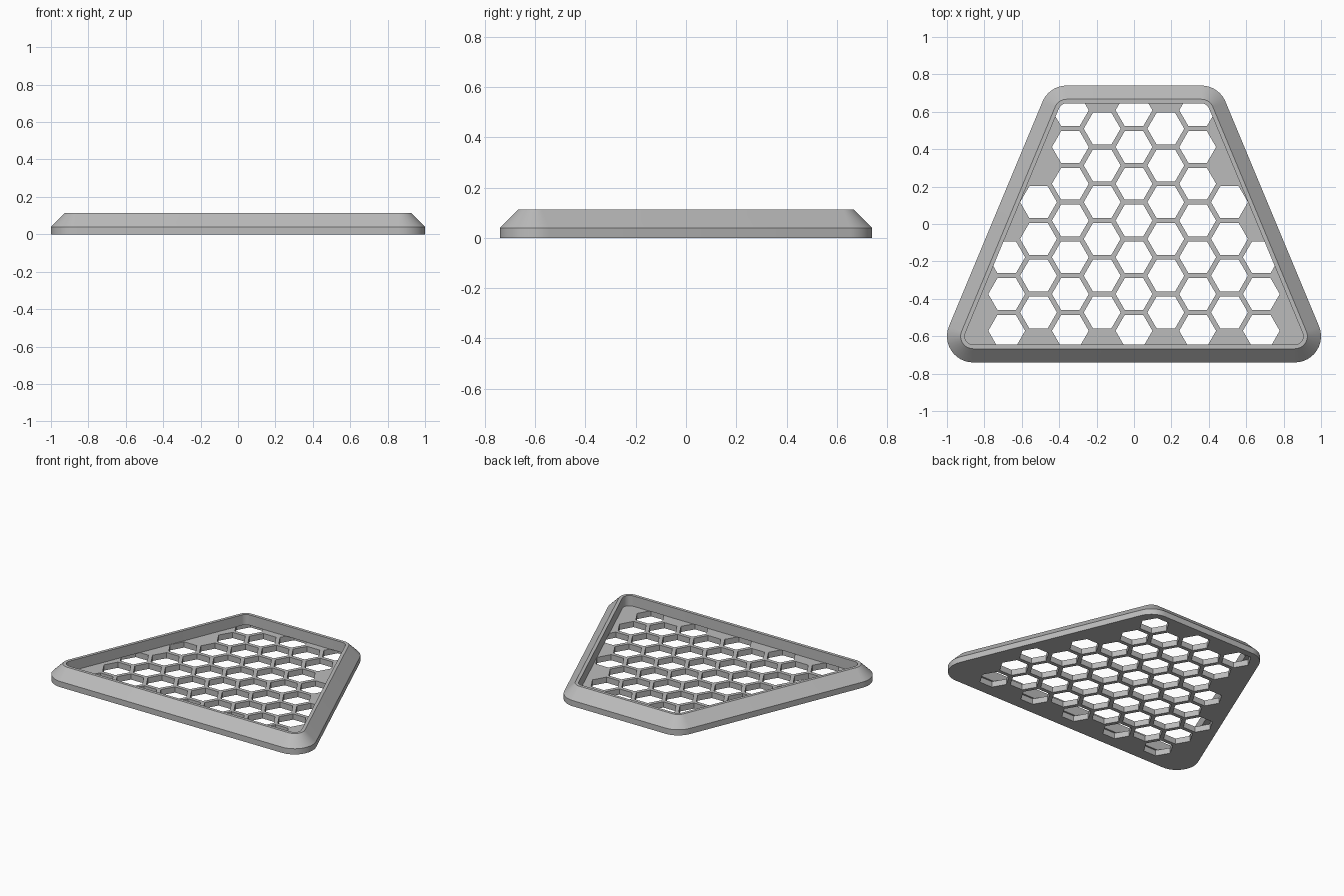
import bpy, bmesh, math

if "Cube" in bpy.data.objects:
    bpy.data.objects.remove(bpy.data.objects["Cube"], do_unlink=True)

BASE, TOP = 0.04, 0.113            # plate thickness, rim height
OUTER, CREST, INNER = 0.14, 0.067, 0.045   # corner radii of the nested outlines
FRONT_X, BACK_X, CORNER_Y = 0.86, 0.36, 0.60
SLANT = math.atan2(FRONT_X - BACK_X, 2 * CORNER_Y)

grey = bpy.data.materials.new("plain grey")
grey.use_nodes = True
colour = (0.5, 0.5, 0.5, 1)
grey.diffuse_color = colour
grey.node_tree.nodes["Principled BSDF"].inputs["Base Color"].default_value = colour


def outline(radius, steps=12):
    """Rounded trapezoid, counter-clockwise."""
    right = []
    for x, y, a, b in ((FRONT_X, -CORNER_Y, -math.pi / 2, SLANT),
                       (BACK_X, CORNER_Y, SLANT, math.pi / 2)):
        for i in range(steps + 1):
            t = a + (b - a) * i / steps
            right.append((x + radius * math.cos(t), y + radius * math.sin(t)))
    return right + [(-x, y) for x, y in reversed(right)]


def add_ring(bm, radius, z):
    return [bm.verts.new((x, y, z)) for x, y in outline(radius)]


def bridge(bm, low, high):
    n = len(low)
    for i in range(n):
        j = (i + 1) % n
        bm.faces.new((low[i], low[j], high[j], high[i]))


def finish(bm, name):
    bmesh.ops.recalc_face_normals(bm, faces=bm.faces)
    mesh = bpy.data.meshes.new(name)
    bm.to_mesh(mesh)
    bm.free()
    mesh.materials.append(grey)
    obj = bpy.data.objects.new(name, mesh)
    bpy.context.collection.objects.link(obj)
    return obj


def smooth(obj):
    bpy.ops.object.select_all(action="DESELECT")
    obj.select_set(True)
    bpy.context.view_layer.objects.active = obj
    bpy.ops.object.shade_smooth_by_angle(angle=math.radians(25))


# Flat base plate
bm = bmesh.new()
low, high = add_ring(bm, OUTER, 0), add_ring(bm, OUTER, BASE)
bridge(bm, low, high)
bm.faces.new(low)
bm.faces.new(high)
plate = finish(bm, "base_plate")

# Raised rim with a sloping outside and an upright inside
bm = bmesh.new()
rings = [add_ring(bm, r, z) for r, z in
         ((OUTER, BASE), (CREST, TOP), (INNER, TOP), (INNER, BASE))]
for i in range(4):
    bridge(bm, rings[i], rings[(i + 1) % 4])
smooth(finish(bm, "rim"))

# Honeycomb cutter: hexagons whose centres lie well inside the rim
PITCH, HEX, FIRST_Y = 0.1965, 0.0985, -0.571
MARGIN = 0.025
bm = bmesh.new()
for col in range(-5, 6):
    x = col * PITCH * math.sqrt(3) / 2
    for row in range(-1, 8):
        y = FIRST_Y + PITCH * (row + 0.5 * (col % 2))
        side = ((abs(x) - FRONT_X) * math.cos(SLANT)
                + (y + CORNER_Y) * math.sin(SLANT))
        if max(side, abs(y) - CORNER_Y) > INNER - MARGIN:
            continue
        ends = [[bm.verts.new((x + HEX * math.cos(k * math.pi / 3),
                               y + HEX * math.sin(k * math.pi / 3), z))
                 for k in range(6)] for z in (-BASE, 2 * BASE)]
        bridge(bm, *ends)
        for end in ends:
            bm.faces.new(end)
cutter = finish(bm, "honeycomb_cutter")
cutter.hide_render = True

# Pierce the plate and drop the cutter
cut = plate.modifiers.new("honeycomb", "BOOLEAN")
cut.operation, cut.solver, cut.object = "DIFFERENCE", "EXACT", cutter
bpy.context.view_layer.objects.active = plate
bpy.ops.object.modifier_apply(modifier=cut.name)
bpy.data.objects.remove(cutter, do_unlink=True)
smooth(plate)
